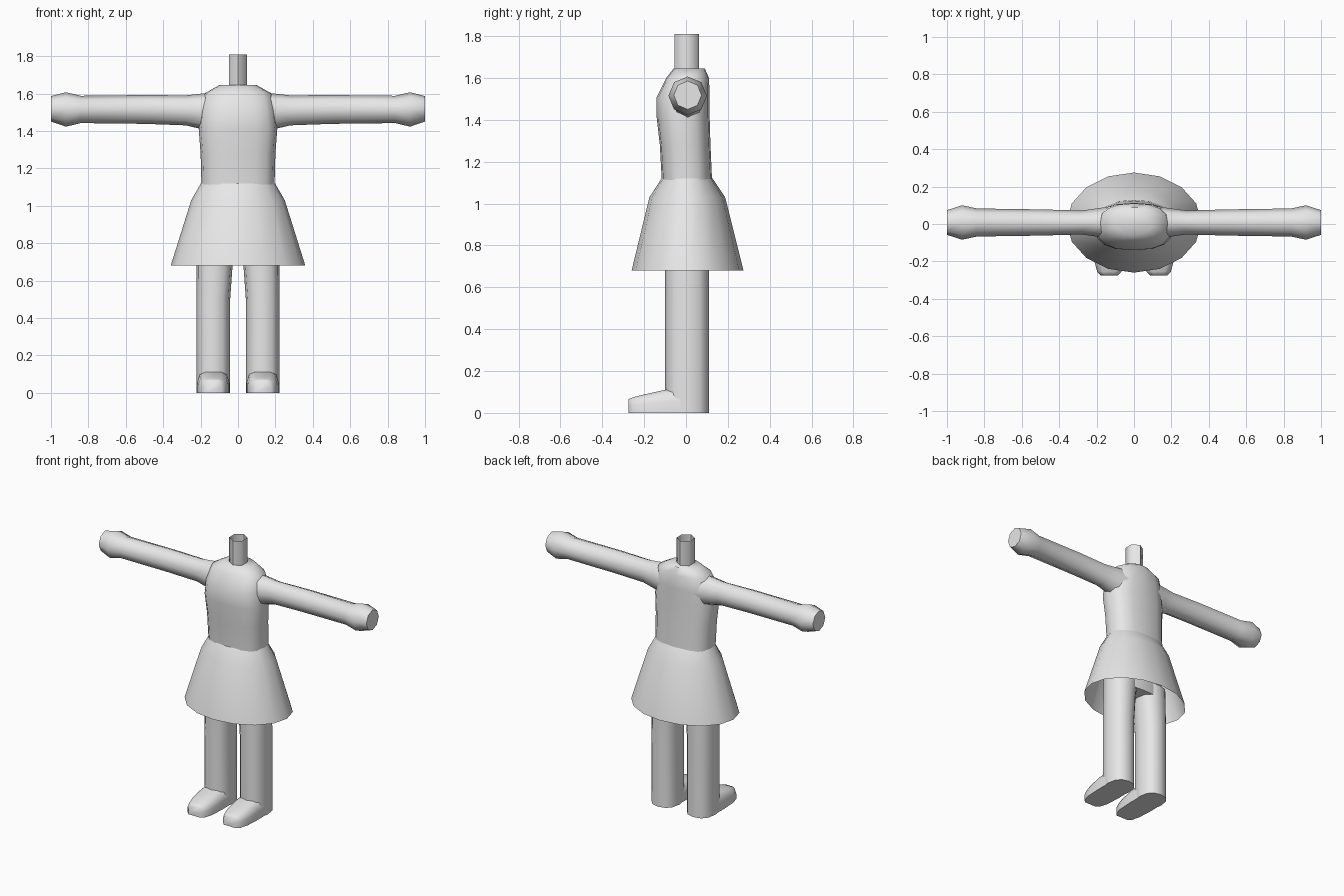
import bpy, bmesh, math
from mathutils import Vector

if "Cube" in bpy.data.objects:
    bpy.data.objects.remove(bpy.data.objects["Cube"], do_unlink=True)

grey = bpy.data.materials.new("light_grey")
grey.use_nodes = True
grey.diffuse_color = (0.8, 0.8, 0.8, 1)
grey.node_tree.nodes["Principled BSDF"].inputs["Base Color"].default_value = (0.8, 0.8, 0.8, 1)


def outline(sides, a, b_pos, b_neg, power=2.0, turn=0.0):
    """Rounded outline: half-width a, separate depths on the two sides."""
    pts = []
    for i in range(sides):
        t = turn + 2 * math.pi * i / sides
        c, s = math.cos(t), math.sin(t)
        u = math.copysign(abs(c) ** (2 / power), c) * a
        v = math.copysign(abs(s) ** (2 / power), s) * (b_pos if s > 0 else b_neg)
        pts.append((u, v))
    return pts


def loft(name, rings, cap_start=True, cap_end=True):
    """Skin a list of rings that all have the same number of points."""
    bm = bmesh.new()
    loops = [[bm.verts.new(p) for p in ring] for ring in rings]
    n = len(loops[0])
    for low, high in zip(loops, loops[1:]):
        for i in range(n):
            j = (i + 1) % n
            bm.faces.new((low[i], low[j], high[j], high[i]))
    if cap_start:
        bm.faces.new(loops[0][::-1])
    if cap_end:
        bm.faces.new(loops[-1])
    bmesh.ops.recalc_face_normals(bm, faces=bm.faces)
    mesh = bpy.data.meshes.new(name)
    bm.to_mesh(mesh)
    bm.free()
    mesh.materials.append(grey)
    obj = bpy.data.objects.new(name, mesh)
    bpy.context.collection.objects.link(obj)
    bpy.ops.object.select_all(action="DESELECT")
    obj.select_set(True)
    bpy.context.view_layer.objects.active = obj
    bpy.ops.object.shade_smooth_by_angle(angle=math.radians(62))
    return obj


def level(z, half_x, front, back, sides=16, power=2.0, x=0.0, turn=0.0):
    """Horizontal ring at height z reaching from y=front to y=back."""
    mid = (front + back) / 2
    half = (back - front) / 2
    return [Vector((x + u, mid + v, z))
            for u, v in outline(sides, half_x, half, half, power, turn)]


# Torso: waist, chest and sloping shoulders
loft("torso", [level(z, hx, f, b, 16, p) for z, hx, f, b, p in [
    (1.10, 0.195, -0.115, 0.125, 2.6),
    (1.28, 0.20, -0.125, 0.117, 2.6),
    (1.41, 0.21, -0.14, 0.113, 2.6),
    (1.51, 0.20, -0.14, 0.113, 2.5),
    (1.60, 0.18, -0.095, 0.11, 2.4),
    (1.645, 0.10, -0.06, 0.09, 2.2)]])

# Hips hidden under the skirt
loft("hips", [level(0.72, 0.20, -0.095, 0.105, 16, 2.6),
              level(1.11, 0.19, -0.11, 0.115, 16, 2.4)])

# Neck: open hexagonal tube
loft("neck", [level(z, 0.055, -0.055, 0.062, 6, 2, 0, math.pi / 2)
              for z in (1.62, 1.81)], False, False)

# Skirt: open flared shell
loft("skirt", [level(0.68, 0.36, -0.26, 0.275),
               level(1.03, 0.25, -0.175, 0.187),
               level(1.12, 0.198, -0.117, 0.127, 16, 2.3)], False, False)

for side, s in (("left", 1), ("right", -1)):
    # Arm with a swollen hand at the end
    arm = []
    for x, ry, rz, cz in [(0.10, 0.09, 0.11, 1.50), (0.20, 0.075, 0.094, 1.505),
                          (0.28, 0.064, 0.08, 1.51), (0.50, 0.07, 0.077, 1.515),
                          (0.84, 0.075, 0.073, 1.515), (0.92, 0.092, 0.092, 1.515),
                          (1.00, 0.066, 0.068, 1.518)]:
        arm.append([Vector((s * x, 0.008 + u, cz + v))
                    for u, v in outline(8, ry, rz, rz)])
    loft(side + "_arm", arm)

    # Leg, slightly wider on the inner side near the top
    loft(side + "_leg", [level(z, hx, -0.1, 0.11, 12, 2.4, s * cx)
                         for z, hx, cx in [(0, 0.09, 0.132), (0.50, 0.09, 0.132),
                                           (0.68, 0.096, 0.125), (0.80, 0.105, 0.115)]])

    # Foot: wedge tapering to a blunt toe
    foot = []
    for y, hx, top in [(0.02, 0.084, 0.125), (-0.10, 0.086, 0.11),
                       (-0.20, 0.08, 0.088), (-0.255, 0.065, 0.074),
                       (-0.275, 0.045, 0.066)]:
        half = [(1, 0), (1, 0.5), (0.85, 0.85), (0.5, 1)]
        section = half + [(-u, v) for u, v in reversed(half)]
        foot.append([Vector((s * 0.132 + u * hx, y, v * top)) for u, v in section])
    loft(side + "_foot", foot)
